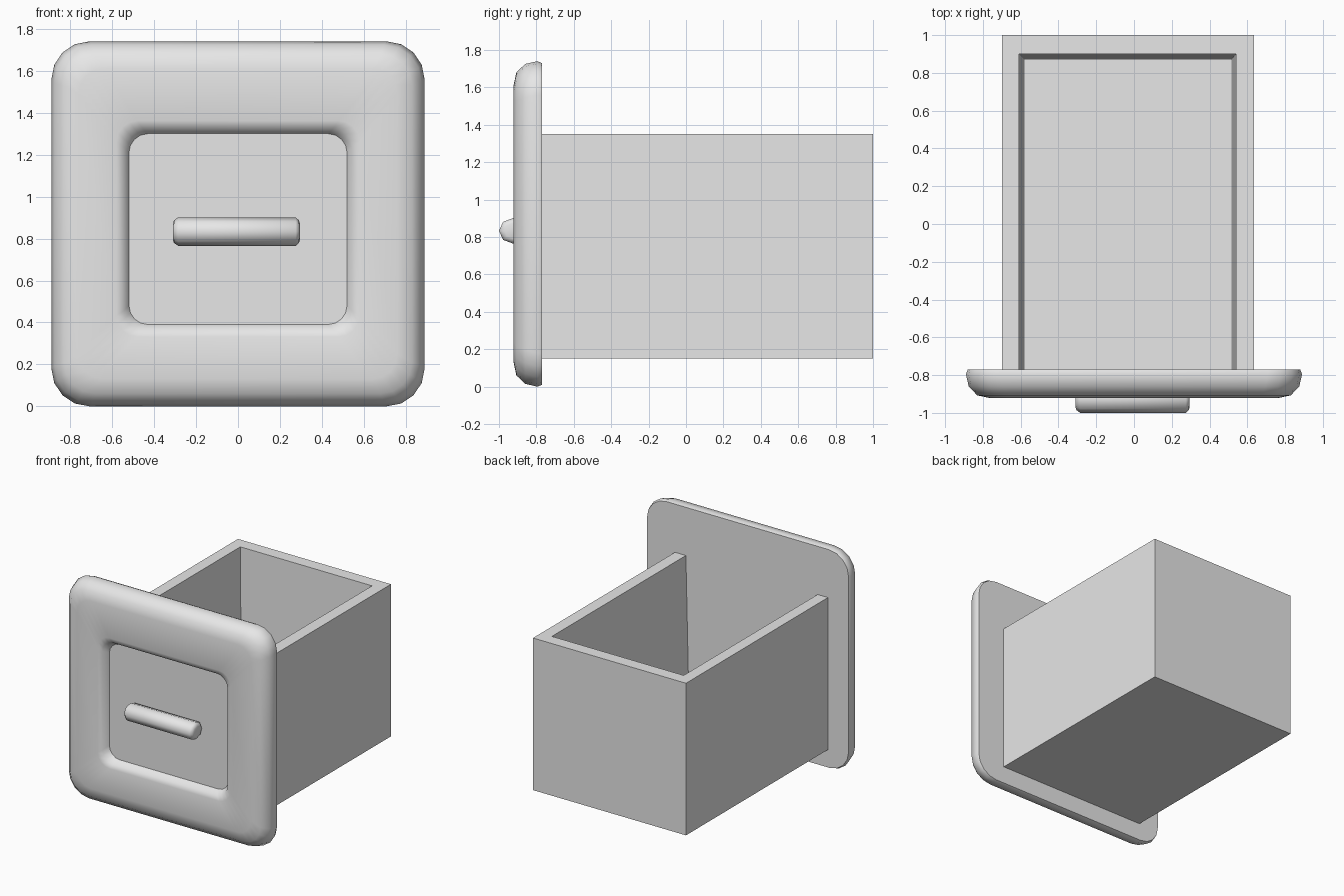
import bpy
import bmesh
from math import radians, pi, sin, cos

default_cube = bpy.data.objects.get("Cube")
if default_cube:
    bpy.data.objects.remove(default_cube, do_unlink=True)

# One plain grey for the whole drawer
GREY = (0.8, 0.8, 0.8, 1.0)
grey = bpy.data.materials.new("plain grey")
grey.use_nodes = True
grey.diffuse_color = GREY
grey.node_tree.nodes["Principled BSDF"].inputs["Base Color"].default_value = GREY


def loft(name, rings, smooth_angle=None):
    """Join rings of equal point count into a capped solid."""
    bm = bmesh.new()
    loops = [[bm.verts.new(p) for p in ring] for ring in rings]
    n = len(loops[0])
    for a, b in zip(loops, loops[1:]):
        for i in range(n):
            j = (i + 1) % n
            bm.faces.new((a[i], a[j], b[j], b[i]))
    bm.faces.new(loops[0][::-1])
    bm.faces.new(loops[-1])
    bmesh.ops.recalc_face_normals(bm, faces=bm.faces)
    mesh = bpy.data.meshes.new(name)
    bm.to_mesh(mesh)
    bm.free()
    mesh.materials.append(grey)
    obj = bpy.data.objects.new(name, mesh)
    bpy.context.collection.objects.link(obj)
    if smooth_angle:
        bpy.ops.object.select_all(action="DESELECT")
        obj.select_set(True)
        bpy.context.view_layer.objects.active = obj
        bpy.ops.object.shade_smooth_by_angle(angle=radians(smooth_angle))
    return obj


def rectangle(x0, x1, y0, y1, z):
    return [(x0, y0, z), (x1, y0, z), (x1, y1, z), (x0, y1, z)]


def rounded_rectangle(half_w, half_h, radius, y, cz, segments=4):
    """Upright rounded rectangle facing the front."""
    points = []
    for corner, (sx, sz) in enumerate([(1, 1), (-1, 1), (-1, -1), (1, -1)]):
        for k in range(segments + 1):
            t = (corner + k / segments) * pi / 2
            points.append((sx * (half_w - radius) + radius * cos(t), y,
                           cz + sz * (half_h - radius) + radius * sin(t)))
    return points


# Open-topped box: outside up, over the rim, down the tapered cavity
loft("drawer_box", [
    rectangle(-0.70, 0.635, -0.82, 1.0, 0.15),
    rectangle(-0.70, 0.635, -0.82, 1.0, 1.35),
    rectangle(-0.61, 0.54, -0.785, 0.90, 1.35),
    rectangle(-0.58, 0.515, -0.785, 0.87, 0.25),
])

# Front plate: back edge, rounded rim, flat frame, recessed panel
plate_profile = [  # half width, half height, corner radius, y, centre z
    (0.88, 0.86, 0.17, -0.77, 0.87),
    (0.89, 0.87, 0.18, -0.795, 0.87),
    (0.875, 0.855, 0.18, -0.86, 0.87),
    (0.83, 0.81, 0.15, -0.907, 0.87),
    (0.76, 0.74, 0.12, -0.922, 0.87),
    (0.58, 0.515, 0.10, -0.922, 0.847),
    (0.545, 0.48, 0.09, -0.91, 0.846),
    (0.52, 0.455, 0.09, -0.86, 0.845),
]
loft("front_plate", [rounded_rectangle(*p) for p in plate_profile], 50)


# Handle: eight-sided bar with softened ends
def bar_section(x, scale):
    return [(x, -0.925 - 0.075 * scale * cos(i * pi / 4),
             0.833 + 0.068 * scale * sin(i * pi / 4)) for i in range(8)]


loft("handle", [bar_section(x, s) for x, s in [
    (-0.31, 0.6), (-0.305, 0.8), (-0.285, 1.0),
    (0.275, 1.0), (0.29, 0.8), (0.295, 0.6)]], 60)
